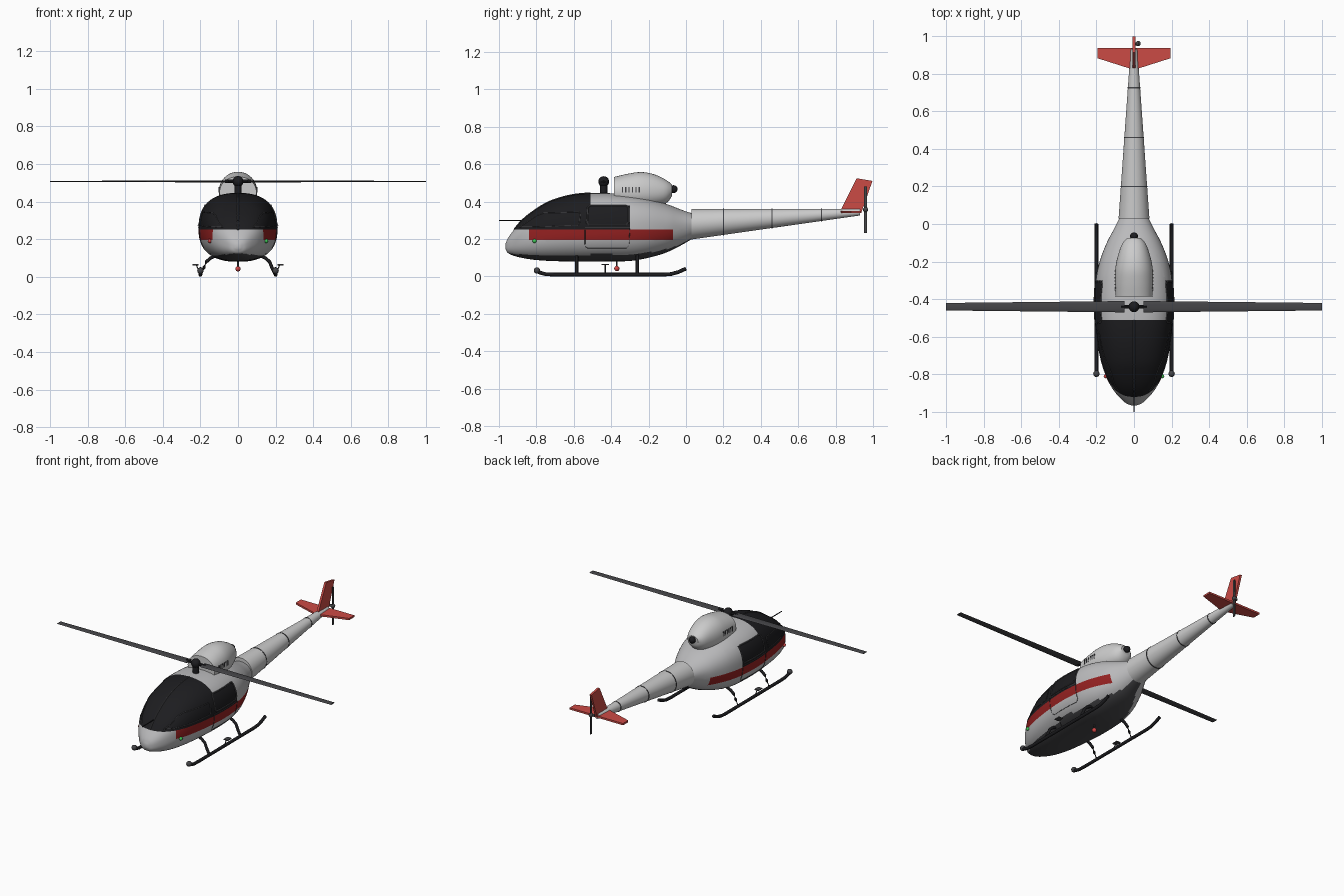
import bpy, bmesh
from math import sin, cos, pi, copysign
from mathutils import Vector, Matrix

if "Cube" in bpy.data.objects:
    bpy.data.objects.remove(bpy.data.objects["Cube"])


def material(name, *rgb):
    m = bpy.data.materials.new(name)
    m.diffuse_color = (*rgb, 1)
    m.use_nodes = True
    m.node_tree.nodes["Principled BSDF"].inputs["Base Color"].default_value = m.diffuse_color
    return m


BLACK = material("black", .012, .012, .014)
RED = material("stripe_red", .3, .015, .015)
FIN = material("tail_red", .6, .07, .06)
DARK = material("dark_grey", .06, .06, .065)
GREEN = material("lamp_green", .05, .6, .1)
LAMP = material("lamp_red", .65, .06, .06)


def finish(name, bm, mats=(), angle=.7):
    bmesh.ops.recalc_face_normals(bm, faces=bm.faces)
    me = bpy.data.meshes.new(name)
    bm.to_mesh(me)
    bm.free()
    ob = bpy.data.objects.new(name, me)
    bpy.context.collection.objects.link(ob)
    for m in mats:
        me.materials.append(m)
    bpy.ops.object.select_all(action='DESELECT')
    ob.select_set(True)
    bpy.context.view_layer.objects.active = ob
    bpy.ops.object.shade_smooth_by_angle(angle=angle)
    return ob


def loft(rings):
    bm = bmesh.new()
    vs = [[bm.verts.new(p) for p in r] for r in rings]
    n = len(vs[0])
    for a, b in zip(vs, vs[1:]):
        for i in range(n):
            j = (i + 1) % n
            bm.faces.new((a[i], a[j], b[j], b[i]))
    bm.faces.new(vs[0])
    bm.faces.new(vs[-1])
    return bm


def tube(name, pts, r, mat, sides=8):
    pts = [Vector(p) for p in pts]
    rings = []
    for i, p in enumerate(pts):
        t = (pts[min(i + 1, len(pts) - 1)] - pts[max(i - 1, 0)]).normalized()
        u = t.cross(Vector((0, 0, 1)) if abs(t.z) < .9 else Vector((1, 0, 0))).normalized()
        w = t.cross(u)
        rings.append([p + r * (cos(2*pi*k/sides) * u + sin(2*pi*k/sides) * w) for k in range(sides)])
    return finish(name, loft(rings), [mat] if mat else [])


def ball(name, loc, r, mat):
    bm = bmesh.new()
    bmesh.ops.create_uvsphere(bm, u_segments=20, v_segments=12, radius=r, matrix=Matrix.Translation(loc))
    return finish(name, bm, [mat])


def box(name, loc, size, mat):
    bm = bmesh.new()
    bmesh.ops.create_cube(bm, size=1, matrix=Matrix.Translation(loc) @ Matrix.Diagonal((*size, 1)))
    return finish(name, bm, [mat])


def sample(table, y):
    # smooth interpolation through table rows keyed by y
    i = max(k for k in range(len(table) - 1) if table[k][0] <= y + 1e-9)
    a, b = table[i], table[i + 1]
    p, q = table[max(i - 1, 0)], table[min(i + 2, len(table) - 1)]
    h = b[0] - a[0]
    t = (y - a[0]) / h
    out = []
    for c in range(1, len(a)):
        ma = (b[c] - p[c]) / (b[0] - p[0]) * h
        mb = (q[c] - a[c]) / (q[0] - a[0]) * h
        out.append((2*t**3 - 3*t*t + 1) * a[c] + (t**3 - 2*t*t + t) * ma
                   + (3*t*t - 2*t**3) * b[c] + (t**3 - t*t) * mb)
    return out


def section(y, hw, zb, zm, zt, n, count=64):
    ring = []
    for k in range(count):
        a = 2 * pi * k / count
        c, s = cos(a), sin(a)
        x = copysign(abs(c) ** (2 / n), c) * hw
        z = copysign(abs(s) ** (2 / n), s)
        ring.append((x, y, zm + z * ((zt - zm) if z > 0 else (zm - zb))))
    return ring


# Fuselage stations: y, half width, bottom, widest height, top
BODY = [(-.966, .012, .15, .16, .172), (-.955, .04, .128, .165, .2), (-.925, .075, .112, .18, .243),
        (-.88, .112, .1, .2, .297), (-.82, .145, .09, .22, .346), (-.73, .174, .083, .238, .4),
        (-.6, .197, .08, .25, .437), (-.45, .21, .08, .255, .446), (-.3, .203, .083, .26, .436),
        (-.2, .183, .1, .265, .417), (-.1, .145, .13, .27, .386), (-.02, .103, .17, .275, .355),
        (.04, .074, .205, .28, .335)]


def power(y):
    return 2.45 if y < -.2 else 2.45 - .45 * (y + .2) / .24


ys = [-.966, -.963, -.959, -.955, -.949, -.941, -.933] + [-.925 + .965 * i / 60 for i in range(61)]
bm = loft([section(y, *sample(BODY, y), power(y)) for y in ys])
cuts = [(1, v) for v in (-.84, -.51, -.3, -.07)] + [(2, v) for v in (.195, .25, .38)]
for axis, v in cuts:
    co, no = [0, 0, 0], [0, 0, 0]
    co[axis], no[axis] = v, 1
    bmesh.ops.bisect_plane(bm, geom=bm.verts[:] + bm.edges[:] + bm.faces[:], plane_co=co, plane_no=no)
bmesh.ops.recalc_face_normals(bm, faces=bm.faces)
for f in bm.faces:
    x, y, z = f.calc_center_median()
    if z > .25 and (y < -.51 or (y < -.3 and z < .38)):
        f.material_index = 1
    elif .195 < z < .25 and -.84 < y < -.07:
        f.material_index = 2
    elif f.normal.z < -.8:
        f.material_index = 3
finish("fuselage", bm, [material("body_grey", .5, .5, .51), BLACK, RED, DARK])


def skin(side, y, z, lift=.001):
    # point on the fuselage side at a given y and z
    hw, zb, zm, zt = sample(BODY, y)
    d = abs(z - zm) / ((zt - zm) if z > zm else (zm - zb))
    n = power(y)
    return (side * (hw * max(0, 1 - d ** n) ** (1 / n) + lift), y, z)


def outline(name, side, corners, r, mat):
    pts = []
    for a, b in zip(corners, corners[1:] + corners[:1]):
        for k in range(8):
            pts.append(skin(side, a[0] + (b[0] - a[0]) * k / 8, a[1] + (b[1] - a[1]) * k / 8))
    tube(name, pts + pts[:1], r, mat, 6)


# Tail boom with joint rings
def boom(y):
    t = (y - .03) / .9
    return .082 + (.018 - .082) * t, .28 + .064 * t


rings = []
for i in range(13):
    y = .03 + .075 * i
    r, zc = boom(y)
    rings.append(section(y, r, zc - r, zc, zc + r, 2, 40))
finish("tail_boom", loft(rings))
for i, y in enumerate((.2, .46, .725)):
    r, zc = boom(y)
    finish(f"boom_ring_{i}", loft([section(y + d, r + .002, zc - r - .002, zc, zc + r + .002, 2, 40)
                                   for d in (-.003, .003)]), [DARK])

# Engine cowling and exhaust
COWL = [(-.385, .098, .38, .45, .532), (-.31, .102, .36, .45, .549), (-.24, .1, .36, .45, .558),
        (-.17, .086, .37, .45, .546), (-.1, .06, .395, .455, .512), (-.075, .035, .43, .46, .49)]
finish("engine_cowling", loft([section(y, *sample(COWL, y), 2.1, 40)
                               for y in [-.385 + .31 * i / 20 for i in range(21)]]))
tube("exhaust_pipe", [(0, -.1, .465), (0, -.06, .468)], .018, BLACK, 20)
ball("exhaust_end", (0, -.066, .467), .021, BLACK)

# Main rotor
tube("rotor_mast", [(0, -.44, .42), (0, -.44, .515)], .019, BLACK, 24)
ball("rotor_hub", (0, -.44, .507), .029, BLACK)
tube("rotor_grip", [(-.07, -.44, .507), (.07, -.44, .507)], .009, BLACK)


def blade_ring(x, chord, thick):
    return [(x, -.44 + chord * cos(a) / 2, .507 + thick * sin(a) / 2)
            for a in [2 * pi * k / 12 for k in range(12)]]


for s in (-1, 1):
    finish(f"rotor_blade_{s}", loft([blade_ring(s * .05, .06, .01), blade_ring(s * 1.0, .04, .006)]), [DARK])


# Tail fin, stabiliser and tail rotor
def plate(name, pts, offset, mat):
    bm = bmesh.new()
    f = bm.faces.new([bm.verts.new(p) for p in pts])
    g = bmesh.ops.extrude_face_region(bm, geom=[f])["geom"]
    bmesh.ops.translate(bm, vec=offset, verts=[e for e in g if isinstance(e, bmesh.types.BMVert)])
    return finish(name, bm, [mat])


plate("tail_fin", [(-.007, .825, .35), (-.007, .912, .525), (-.007, .997, .511), (-.007, .937, .34)], (.014, 0, 0), FIN)
plate("stabiliser", [(0, .82, .338), (.195, .882, .338), (.195, .936, .338), (-.195, .936, .338),
                     (-.195, .882, .338)], (0, 0, .012), FIN)
tube("tail_rotor_shaft", [(0, .955, .357), (.028, .96, .357)], .008, DARK, 16)
ball("tail_rotor_hub", (.022, .96, .357), .014, DARK)
for s in (-1, 1):
    plate(f"tail_rotor_blade_{s}", [(.02, .951, .357), (.02, .969, .357), (.02, .967, .357 + s * .125),
                                    (.02, .953, .357 + s * .125)], (.005, 0, 0), DARK)
tube("tail_skid", [(0, .82, .335), (0, .93, .335)], .008, DARK)

# Windscreen divider and nose probe
tube("windscreen_divider", [(0, y, sample(BODY, y)[3]) for y in [-.92 + .41 * i / 20 for i in range(21)]], .004, DARK)
tube("nose_probe", [(0, -1, .3), (0, -.87, .3)], .003, BLACK)

for s, side in ((-1, "left"), (1, "right")):
    # Landing gear
    tube(side + "_skid", [(s*.2, -.8, .032), (s*.2, -.78, .02), (s*.2, -.75, .012), (s*.2, -.7, .01),
                          (s*.2, -.12, .01), (s*.2, -.08, .013), (s*.2, -.04, .024), (s*.2, 0, .042)], .01, BLACK, 12)
    ball(side + "_skid_tip", (s * .2, -.797, .032), .017, DARK)
    for y, end in ((-.585, "front"), (-.26, "rear")):
        tube(f"{side}_{end}_strut", [(s*.1, y, .12), (s*.145, y, .1), (s*.168, y, .08), (s*.18, y, .05),
                                     (s*.2, y, .01)], .009, BLACK, 12)
    box(side + "_step", (s * .226, -.432, .064), (.03, .04, .006), DARK)
    tube(side + "_step_arm", [(s * .2, -.432, .01), (s * .222, -.432, .064)], .003, DARK)
    # Window frames and door outline
    outline(side + "_front_window_frame", s, [(-.89, .264), (-.58, .272), (-.57, .285), (-.565, .335),
                                              (-.575, .345), (-.76, .34), (-.8, .325)], .002, DARK)
    outline(side + "_window_frame", s, [(-.52, .275), (-.32, .275), (-.305, .29), (-.305, .365), (-.32, .38),
                                        (-.51, .38), (-.525, .37), (-.53, .285)], .004, DARK)
    outline(side + "_door_seam", s, [(-.54, .16), (-.525, .15), (-.32, .15), (-.305, .165), (-.3, .26),
                                     (-.54, .26)], .0015, DARK)
    # Cowling louvres and navigation lamp
    for i in range(6):
        box(f"{side}_louvre_{i}", (s * .1, -.34 + i * .018, .463), (.006, .006, .03), DARK)
    ball(side + "_lamp", skin(s, -.81, .19, .003), .011, GREEN if s > 0 else LAMP)

# Belly beacon
ball("belly_beacon", (0, -.37, .042), .014, LAMP)
tube("belly_beacon_stem", [(0, -.37, .042), (0, -.37, .09)], .004, DARK)
